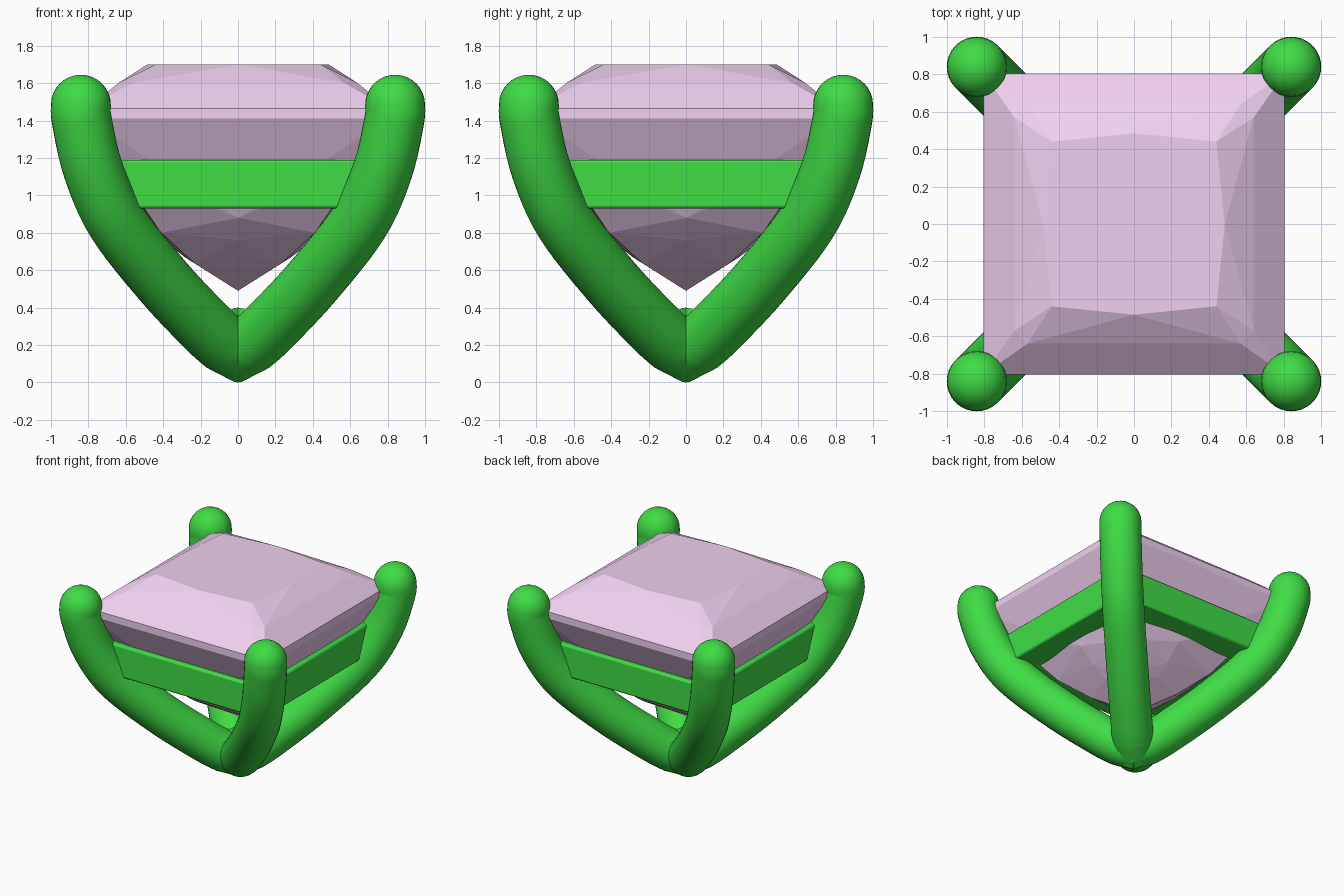
import bpy, bmesh, math
from mathutils import Vector

if "Cube" in bpy.data.objects:
    bpy.data.objects.remove(bpy.data.objects["Cube"])


def material(name, color):
    m = bpy.data.materials.new(name)
    m.diffuse_color = color
    m.use_nodes = True
    m.node_tree.nodes["Principled BSDF"].inputs["Base Color"].default_value = m.diffuse_color
    return m


def add_object(name, bm, mat, smooth=None):
    bmesh.ops.recalc_face_normals(bm, faces=bm.faces)
    me = bpy.data.meshes.new(name)
    bm.to_mesh(me)
    bm.free()
    me.materials.append(mat)
    ob = bpy.data.objects.new(name, me)
    bpy.context.collection.objects.link(ob)
    if smooth is not None:
        bpy.ops.object.select_all(action='DESELECT')
        ob.select_set(True)
        bpy.context.view_layer.objects.active = ob
        bpy.ops.object.shade_smooth_by_angle(angle=math.radians(smooth))
    return ob


def skin(bm, rings, closed=False):
    """Join equal vertex rings with quads."""
    n = len(rings[0])
    pairs = list(zip(rings, rings[1:] + rings[:1])) if closed else list(zip(rings, rings[1:]))
    for a, b in pairs:
        for i in range(n):
            j = (i + 1) % n
            bm.faces.new((a[i], a[j], b[j], b[i]))


def spline(points, steps):
    """Catmull-Rom curve through the points."""
    out = []
    p = points
    for i in range(1, len(p) - 2):
        a, b, c, d = p[i - 1:i + 3]
        for s in range(steps):
            t = s / steps
            out.append(0.5 * (2 * b + (c - a) * t + (2 * a - 5 * b + 4 * c - d) * t * t
                              + (3 * b - a - 3 * c + d) * t ** 3))
    out.append(p[-2])
    return out


green = material("green_metal", (0.05, 0.72, 0.06, 1))
pink = material("pink_stone", (0.87, 0.63, 0.87, 1))
R = 0.16      # prong radius
SIDES = 32

# Prong centre line, as (x = y, z), turned into (diagonal distance, z)
line = [(0.165, 0.29), (0.40, 0.54), (0.65, 0.86), (0.775, 1.14), (0.835, 1.40),
        (0.84, 1.485), (0.84, 1.60)]
pts = [Vector((x * math.sqrt(2), z)) for x, z in [(-0.01, 0.13)] + [(0.07, 0.205)] + line]
path = spline(pts, 6)


def prong(name, angle):
    bm = bmesh.new()
    out = Vector((math.cos(angle), math.sin(angle), 0))
    side = Vector((-math.sin(angle), math.cos(angle), 0))
    up = Vector((0, 0, 1))
    # foot ring stands upright where the prongs meet
    sections = [(Vector((0, 0.2)), Vector((0, 1)), R, 0.2)]
    for i, p in enumerate(path):
        if i == len(path) - 1:
            t = Vector((0, 1))
        else:
            t = (path[i + 1] - path[max(i - 1, 0)]).normalized()
        sections.append((p, Vector((-t.y, t.x)), R, R))
    # domed tip
    for k in range(1, 8):
        a = k / 8 * math.pi / 2
        r = R * math.cos(a)
        sections.append((path[-1] + Vector((0, R * math.sin(a))), Vector((-1, 0)), r, r))
    rings = []
    for c, n, rs, rn in sections:
        ring = []
        for k in range(SIDES):
            a = 2 * math.pi * k / SIDES
            q = c + n * (rn * math.sin(a))
            ring.append(bm.verts.new(out * q.x + up * q.y + side * (rs * math.cos(a))))
        rings.append(ring)
    skin(bm, rings)
    bm.faces.new(rings[0])
    tip = bm.verts.new(out * path[-1].x + up * (path[-1].y + R))
    for k in range(SIDES):
        bm.faces.new((rings[-1][k], rings[-1][(k + 1) % SIDES], tip))
    add_object(name, bm, green, 40)


for i, nm in enumerate(("back_right", "back_left", "front_left", "front_right")):
    prong(nm + "_prong", math.radians(45 + 90 * i))

# Square gallery rail joining the prongs
bm = bmesh.new()
profile = [(0.73, 0.93), (0.73, 1.19), (0.51, 1.19), (0.51, 0.93)]
skin(bm, [[bm.verts.new((sx * h, sy * h, z)) for h, z in profile]
          for sx, sy in ((1, 1), (-1, 1), (-1, -1), (1, -1))], closed=True)
rail = add_object("gallery_rail", bm, green, 40)
bev = rail.modifiers.new("soft_edges", 'BEVEL')
bev.width = 0.015
bev.segments = 2

# Square cut gemstone: convex hull of its facet corners, (x, y, z) for one side
facets = [(0.44, 0.44, 1.7), (0, 0.485, 1.7),                 # table
          (0.57, 0.64, 1.6), (-0.57, 0.64, 1.6),              # crown
          (0.805, 0.805, 1.465), (0.805, 0.805, 1.41),        # girdle
          (0.66, 0.66, 1.16), (0.41, 0.41, 0.80), (0.23, 0.23, 0.635),  # corner ridge
          (0, 0.53, 0.88), (0, 0.40, 0.76), (0, 0.285, 0.67),  # chevrons
          (0, 0, 0.49)]                                       # culet
bm = bmesh.new()
for k in range(4):
    c, s = ((1, 0), (0, 1), (-1, 0), (0, -1))[k]
    for x, y, z in facets:
        bm.verts.new((x * c - y * s, x * s + y * c, z))
bmesh.ops.remove_doubles(bm, verts=bm.verts, dist=0.001)
hull = bmesh.ops.convex_hull(bm, input=bm.verts)
loose = [v for v in bm.verts if not v.link_faces]
bmesh.ops.delete(bm, geom=loose, context='VERTS')
bmesh.ops.dissolve_limit(bm, angle_limit=math.radians(1), verts=bm.verts, edges=bm.edges)
add_object("gemstone", bm, pink)
